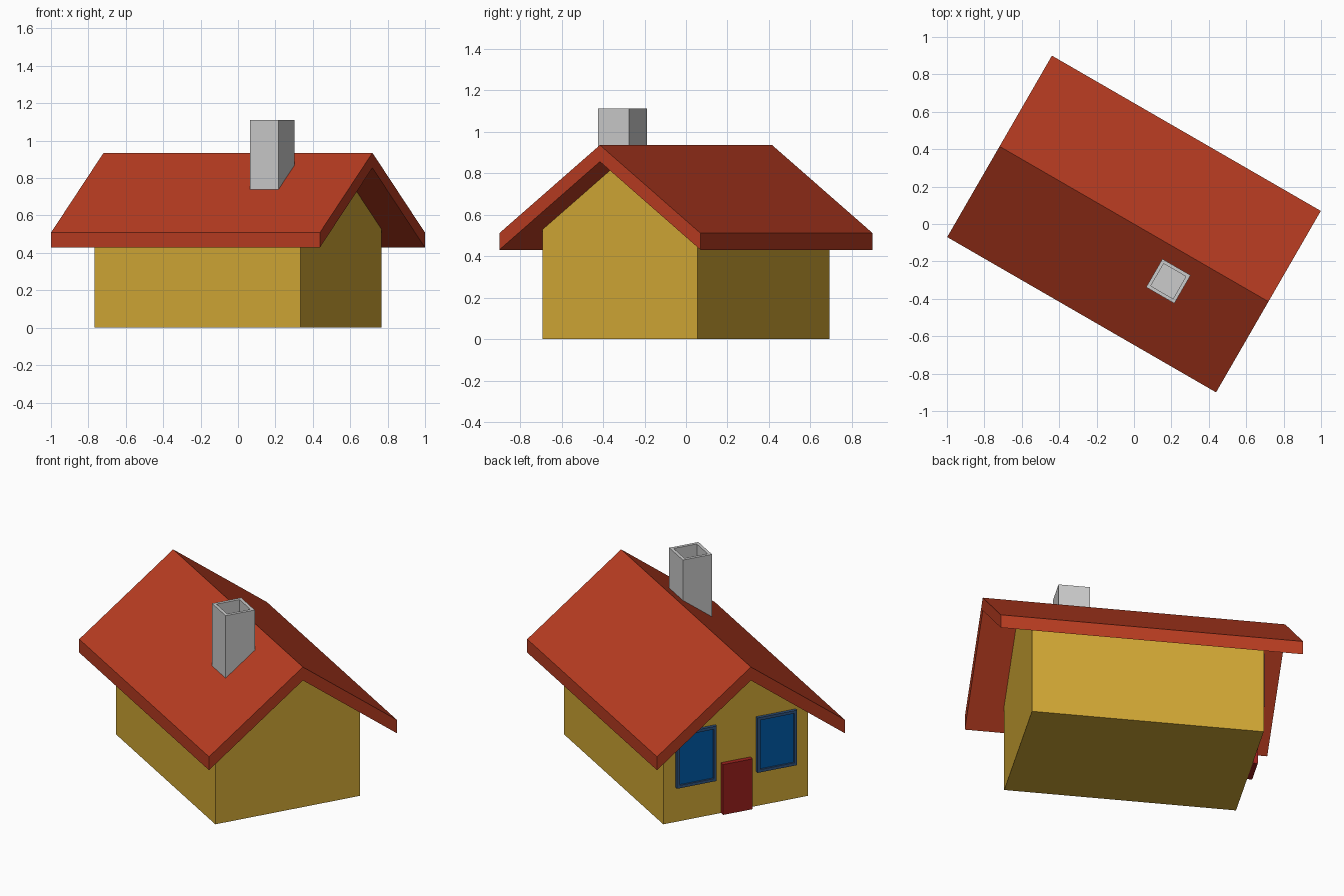
import bpy, bmesh, math

if "Cube" in bpy.data.objects:
    bpy.data.objects.remove(bpy.data.objects["Cube"])

YAW = math.radians(-30)          # the whole house is turned about z
RIDGE, SLOPE, THICK = 0.935, 0.425 / 0.56, 0.08


def roof_z(y):
    return RIDGE - SLOPE * abs(y)


def material(name, rgb):
    m = bpy.data.materials.new(name)
    m.diffuse_color = (*rgb, 1)
    m.use_nodes = True
    m.node_tree.nodes["Principled BSDF"].inputs["Base Color"].default_value = m.diffuse_color
    return m


def prism(name, profile, x0, x1, mat=None, recess=None):
    """Extrude a (y, z) profile from x0 to x1; recess = (direction, border, depth, material)."""
    bm = bmesh.new()
    face = bm.faces.new([bm.verts.new((x0, y, z)) for y, z in profile])
    ext = bmesh.ops.extrude_face_region(bm, geom=[face])
    for v in ext["geom"]:
        if isinstance(v, bmesh.types.BMVert):
            v.co.x = x1
    bmesh.ops.recalc_face_normals(bm, faces=bm.faces)
    mesh = bpy.data.meshes.new(name)
    if mat:
        mesh.materials.append(mat)
    if recess:
        axis, border, depth, inner = recess
        bm.normal_update()
        f = max(bm.faces, key=lambda f: f.normal.dot(axis))
        bmesh.ops.inset_region(bm, faces=[f], thickness=border)
        hole = bmesh.ops.extrude_face_region(bm, geom=[f])
        bmesh.ops.delete(bm, geom=[f], context="FACES_ONLY")
        for g in hole["geom"]:
            if isinstance(g, bmesh.types.BMVert):
                for i in range(3):
                    g.co[i] -= axis[i] * depth
            elif isinstance(g, bmesh.types.BMFace) and inner:
                g.material_index = 1
        if inner:
            mesh.materials.append(inner)
    bm.to_mesh(mesh)
    bm.free()
    ob = bpy.data.objects.new(name, mesh)
    ob.rotation_euler.z = YAW
    bpy.context.collection.objects.link(ob)
    return ob


def rect(y, z0, z1, half):
    return [(y - half, z0), (y + half, z0), (y + half, z1), (y - half, z1)]


yellow = material("wall_yellow", (0.64, 0.39, 0.035))
red = material("roof_red", (0.48, 0.045, 0.015))
dark_red = material("door_red", (0.33, 0.015, 0.012))
frame_blue = material("frame_blue", (0.03, 0.09, 0.22))
glass_blue = material("glass_blue", (0.0, 0.10, 0.38))

# Walls with gable ends
W, L = 0.432, 0.636
eave = roof_z(W) - THICK
prism("walls", [(-W, 0), (W, 0), (W, eave), (0, RIDGE - THICK), (-W, eave)], -L, L, yellow)

# Chevron roof with overhang
R = 0.56
top = [(y, roof_z(y)) for y in (-R, 0, R)]
prism("roof", top + [(y, z - THICK) for y, z in reversed(top)], -0.83, 0.83, red)

# Chimney with sunken flue, base following the roof slope
cx, cy, h = 0.312, -0.173, 0.087
prism("chimney", [(cy - h, roof_z(cy - h) - 0.03), (cy + h, roof_z(cy + h) - 0.03),
                  (cy + h, 1.11), (cy - h, 1.11)], cx - h, cx + h,
      recess=((0, 0, 1), 0.026, 0.08, None))

# Door and two windows on the gable end
prism("door", rect(0, 0, 0.30, 0.088), -L - 0.028, -L + 0.005, dark_red)
for side, y in (("left", 0.24), ("right", -0.24)):
    prism("window_" + side, rect(y, 0.205, 0.533, 0.118), -L - 0.018, -L + 0.005,
          frame_blue, recess=((-1, 0, 0), 0.024, 0.01, glass_blue))
